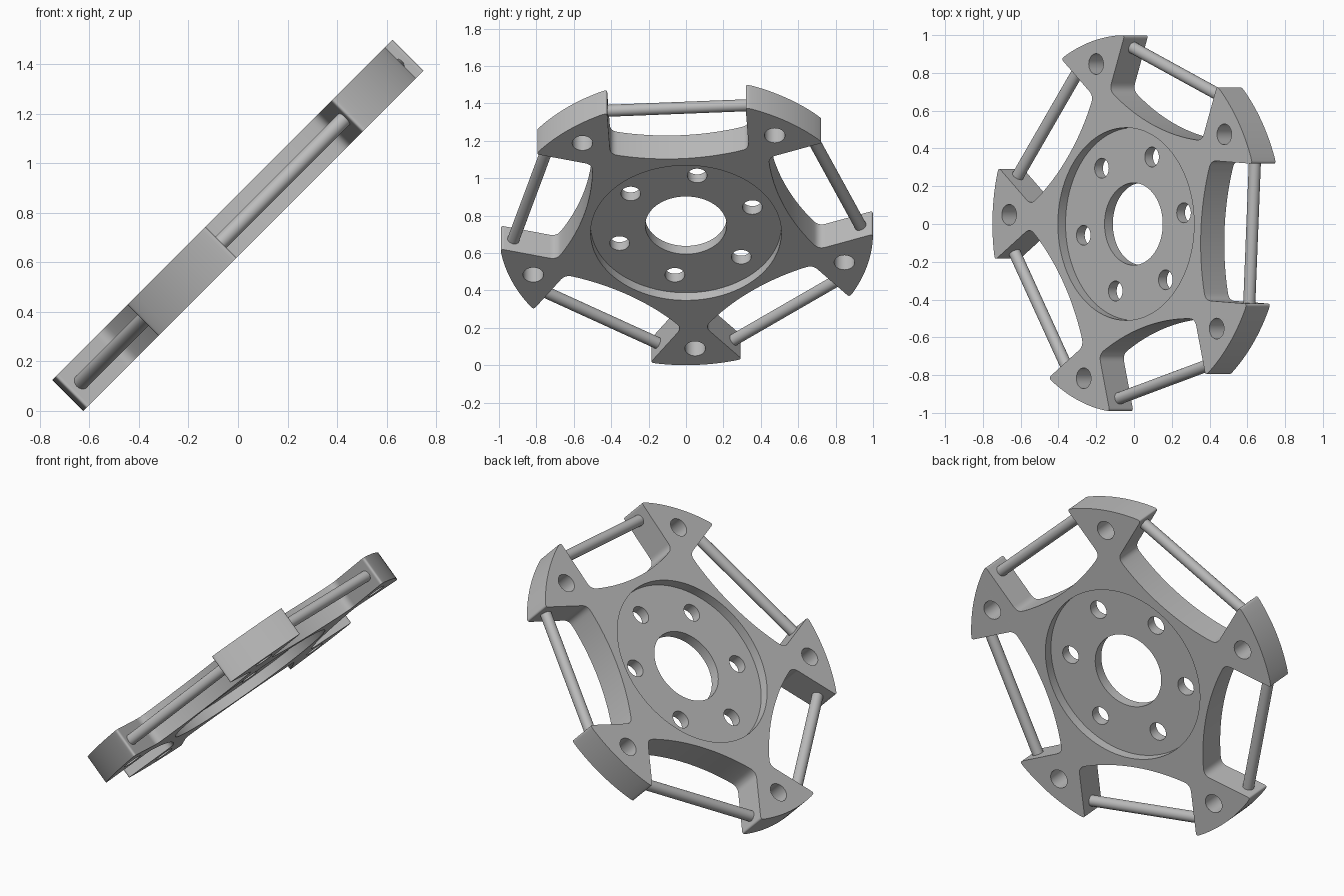
import bpy, bmesh
from math import radians, sin, cos, asin, pi, sqrt
from mathutils import Matrix, Vector

cube = bpy.data.objects.get("Cube")
if cube:
    bpy.data.objects.remove(cube, do_unlink=True)

# Main dimensions
ARMS = 5
STEP = 2 * pi / ARMS
WINDOW_ANGLE = radians(-3.2)     # direction of the first window
HALF = 0.0885                    # half thickness of the frame
WEB_HALF = 0.031                 # half thickness of the recessed web
HUB_R = 0.51
WIN_B, WIN_MID, WIN_SAG = 0.371, 0.562, 0.055
ROD_A, ROD_R = 0.857, 0.032

# The wheel leans back by 45 degrees
PLACE = Matrix.Translation((0.02, 0, 0.77)) @ Matrix.Rotation(radians(-45), 4, 'Y')

metal = bpy.data.materials.new("grey_metal")
metal.use_nodes = True
GREY = (0.5, 0.5, 0.5, 1)
metal.diffuse_color = GREY
metal.node_tree.nodes["Principled BSDF"].inputs["Base Color"].default_value = GREY


def polar(r, a):
    return Vector((r * cos(a), r * sin(a)))


def circle(r, centre=Vector((0, 0)), n=48):
    return [centre + polar(r, 2 * pi * i / n) for i in range(n)]


def rounded(before, corner, after, d, n=6):
    """Points of a soft corner of size d."""
    p = corner + (before - corner).normalized() * d
    q = corner + (after - corner).normalized() * d
    return [p * (1 - t) ** 2 + corner * 2 * t * (1 - t) + q * t * t
            for t in (i / n for i in range(n + 1))]


def finish(ob):
    ob.data.materials.clear()
    ob.data.materials.append(metal)
    bpy.ops.object.select_all(action='DESELECT')
    ob.select_set(True)
    bpy.context.view_layer.objects.active = ob
    bpy.ops.object.shade_smooth_by_angle(angle=radians(30))


def plate(name, loops, half):
    """Solid plate from an outline and hole loops."""
    cu = bpy.data.curves.new(name + "_profile", 'CURVE')
    cu.dimensions = '2D'
    cu.fill_mode = 'BOTH'
    cu.extrude = half
    for loop in loops:
        sp = cu.splines.new('POLY')
        sp.points.add(len(loop) - 1)
        for pt, co in zip(sp.points, loop):
            pt.co = (co.x, co.y, 0, 1)
        sp.use_cyclic_u = True
    tmp = bpy.data.objects.new(name + "_profile", cu)
    bpy.context.collection.objects.link(tmp)
    deps = bpy.context.evaluated_depsgraph_get()
    me = bpy.data.meshes.new_from_object(tmp.evaluated_get(deps))
    bpy.data.objects.remove(tmp, do_unlink=True)
    bm = bmesh.new()
    bm.from_mesh(me)
    bmesh.ops.remove_doubles(bm, verts=bm.verts, dist=1e-5)
    bmesh.ops.recalc_face_normals(bm, faces=bm.faces)
    bm.to_mesh(me)
    bm.free()
    me.transform(PLACE)
    ob = bpy.data.objects.new(name, me)
    bpy.context.collection.objects.link(ob)
    finish(ob)


# Outline of one window and the arm tip after it
tip = asin(WIN_B)
arc_r = (WIN_B ** 2 + WIN_SAG ** 2) / (2 * WIN_SAG)


def hub_edge(b):
    return Vector((WIN_MID + arc_r - sqrt(arc_r ** 2 - b * b), b))


edge = [hub_edge(WIN_B * (i / 12 - 1)) for i in range(2, 23)]
low_out, low_in = polar(1, -tip), hub_edge(-WIN_B)
top_out, top_in = polar(1, tip), hub_edge(WIN_B)
sector = rounded(polar(1, -tip - 0.1), low_out, low_in, 0.022)
sector += rounded(low_out, low_in, edge[0], 0.04)
sector += edge
sector += rounded(edge[-1], top_in, top_out, 0.04)
sector += rounded(top_in, top_out, polar(1, tip + 0.1), 0.022)
sector += [polar(1, tip + (STEP - 2 * tip) * i / 14) for i in range(1, 14)]

outline, tip_holes = [], []
for k in range(ARMS):
    a = WINDOW_ANGLE + k * STEP
    outline += [Matrix.Rotation(a, 2) @ p for p in sector]
    tip_holes.append(circle(0.055, polar(0.876, a + STEP / 2), 32))

# Five armed frame, open in the middle
plate("frame", [outline, circle(HUB_R, n=96)] + tip_holes, HALF)

# Thin web with the centre bore and six bolt holes
bolts = [circle(0.053, polar(0.38, radians(9 + 60 * k)), 32) for k in range(6)]
plate("hub_web", [circle(HUB_R + 0.005, n=96), circle(0.218, n=64)] + bolts, WEB_HALF)

# Rods bridging the windows between the arm tips
for k in range(ARMS):
    bpy.ops.mesh.primitive_cylinder_add(vertices=32, radius=ROD_R, depth=2 * WIN_B + 0.04)
    rod = bpy.context.object
    rod.name = f"rod_{k + 1}"
    rod.data.transform(PLACE @ Matrix.Rotation(WINDOW_ANGLE + k * STEP, 4, 'Z')
                       @ Matrix.Translation((ROD_A, 0, 0)) @ Matrix.Rotation(pi / 2, 4, 'X'))
    finish(rod)
